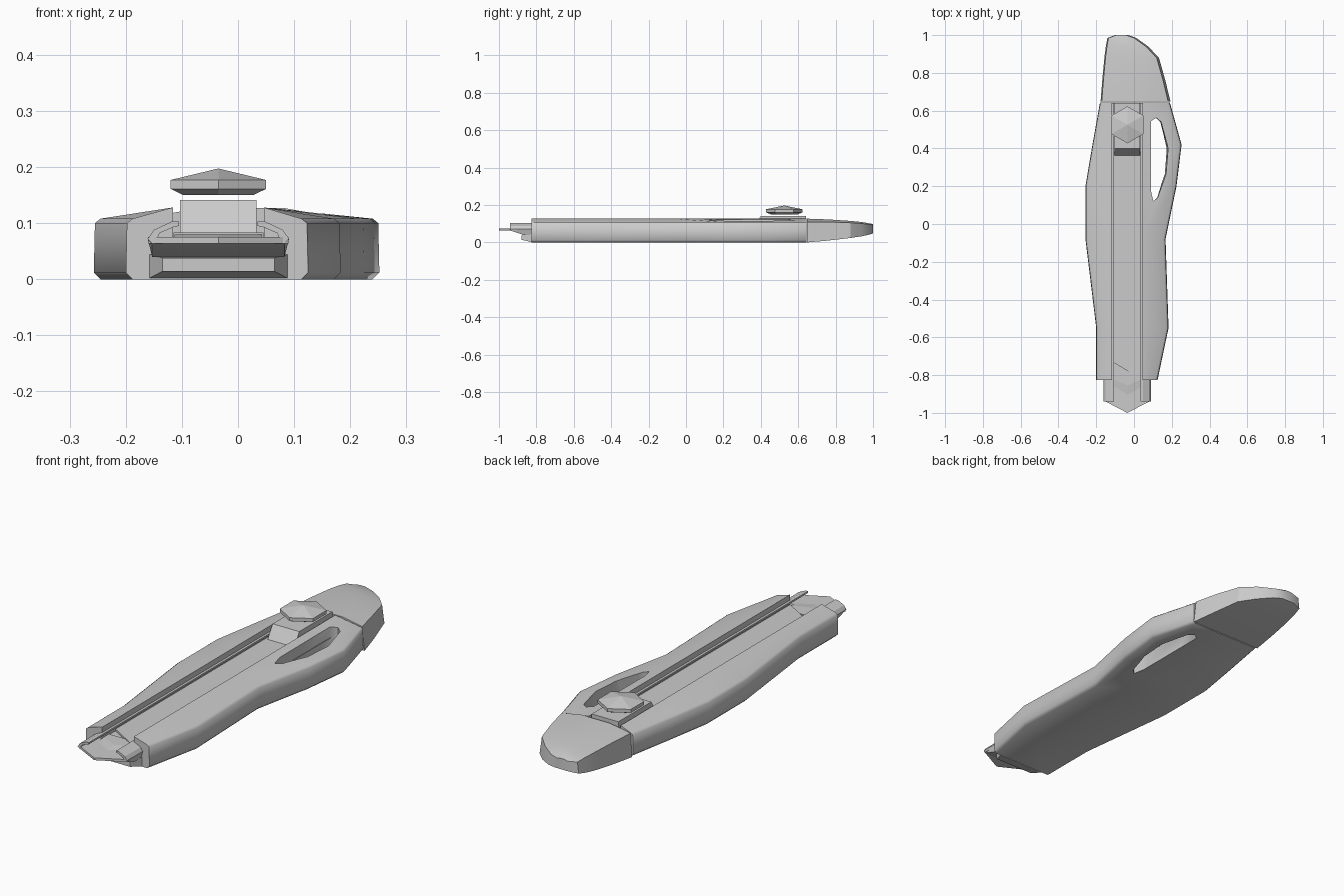
import bpy, bmesh, math

if "Cube" in bpy.data.objects:
    bpy.data.objects.remove(bpy.data.objects["Cube"])

CX = -0.035  # centre line of the channel, blade guide and slider


def loft(name, rings, smooth=None):
    """Skin a list of equal-length closed rings and cap both ends."""
    bm = bmesh.new()
    vs = [[bm.verts.new(p) for p in r] for r in rings]
    n = len(rings[0])
    for a, b in zip(vs, vs[1:]):
        for i in range(n):
            j = (i + 1) % n
            bm.faces.new((a[i], a[j], b[j], b[i]))
    bm.faces.new(vs[0])
    bm.faces.new(vs[-1])
    bmesh.ops.recalc_face_normals(bm, faces=bm.faces)
    me = bpy.data.meshes.new(name)
    bm.to_mesh(me)
    bm.free()
    ob = bpy.data.objects.new(name, me)
    bpy.context.collection.objects.link(ob)
    if smooth:
        shade(ob, smooth)
    return ob


def select(ob):
    bpy.ops.object.select_all(action='DESELECT')
    ob.select_set(True)
    bpy.context.view_layer.objects.active = ob


def shade(ob, degrees):
    select(ob)
    bpy.ops.object.shade_smooth_by_angle(angle=math.radians(degrees))


def slab(name, outline, z0, z1):
    return loft(name, [[(x, y, z) for x, y in outline] for z in (z0, z1)])


# handle body with open channel along the top
def body_ring(y, xl, xr):
    c, e = 0.012, 0.081
    prof = [(xl + c, 0), (xr - c, 0), (xr, c), (xr - 0.002, 0.1), (xr - 0.012, 0.108),
            (CX + e, 0.128), (CX + e, 0.07), (CX - e, 0.07), (CX - e, 0.128),
            (xl + 0.012, 0.108), (xl + 0.002, 0.1), (xl, c)]
    return [(x, y, z) for x, z in prof]


stations = [(-0.825, -0.2, 0.125), (-0.55, -0.2, 0.183), (-0.08, -0.257, 0.167),
            (0.2, -0.257, 0.225), (0.42, -0.22, 0.252), (0.643, -0.18, 0.19)]
body = loft("handle_body", [body_ring(*s) for s in stations])

# finger loop hole, slightly wider at the top
hole = [(0.09, 0.545), (0.118, 0.562), (0.145, 0.54), (0.183, 0.40),
        (0.172, 0.265), (0.127, 0.14), (0.103, 0.12), (0.09, 0.175)]
cutter = loft("hole_cutter", [[(0.09 + (x - 0.09) * k, y, z) for x, y in hole]
                              for k, z in ((0.86, -0.05), (1.0, 0.15))])
cutter.hide_render = True
mod = body.modifiers.new("loop_hole", 'BOOLEAN')
mod.operation = 'DIFFERENCE'
mod.solver = 'EXACT'
mod.object = cutter
select(body)
bpy.ops.object.modifier_apply(modifier=mod.name)
bpy.data.objects.remove(cutter)
shade(body, 65)

# small lip below the blade guide at the front of the body
loft("front_lip", [[(CX - w, y, z0), (CX + w, y, z0), (CX + w, y, z1), (CX - w, y, z1)]
                   for y, w, z0, z1 in ((-0.88, 0.10, 0.014, 0.038), (-0.82, 0.125, 0.001, 0.045))])


# end cap, tapering and rounding off to the back
def cap_ring(y, xl, xr, zb, zt, drop):
    m = xr - 0.3 * (xr - xl)
    k = xl + 0.3 * (xr - xl)
    prof = [(xl, zb), (xr, zb), (xr - 0.012, zt - drop), (m, zt), (k, zt), (xl + 0.006, zt - drop)]
    return [(x, y, z) for x, z in prof]


loft("end_cap", [cap_ring(*s) for s in (
    (0.648, -0.177, 0.193, 0.0, 0.127, 0.018), (0.76, -0.168, 0.166, 0.010, 0.123, 0.014),
    (0.88, -0.157, 0.132, 0.024, 0.115, 0.010), (0.94, -0.149, 0.075, 0.033, 0.109, 0.008),
    (0.985, -0.141, 0.012, 0.043, 0.101, 0.006), (1.0, -0.10, -0.03, 0.048, 0.098, 0.004))], 25)


# folded blade guide: C-shaped section with two inward lips
def guide_ring(y, zb, floor):
    half = [(0.118, zb), (0.126, 0.072), (0.115, 0.088), (0.083, 0.103),
            (0.070, 0.103), (0.070, 0.095), (0.080, 0.093), (0.105, 0.082), (0.108, floor)]
    prof = half + [(-x, z) for x, z in reversed(half)]
    return [(CX + x, y, z) for x, z in prof]


loft("blade_guide", [guide_ring(*s) for s in (
    (-0.94, 0.064, 0.074), (-0.87, 0.040, 0.074), (0.64, 0.040, 0.074))], 20)

# pointed front plate of the guide
slab("guide_tip", [(CX - 0.115, -0.85), (CX - 0.125, -0.935), (CX, -1.0),
                   (CX + 0.125, -0.935), (CX + 0.115, -0.85)], 0.064, 0.075)


# chevron ramp stepping up to the channel floor
def chevron(edge, mid, z):
    return [(CX - 0.078, edge, z), (CX, mid, z), (CX + 0.078, edge, z),
            (CX + 0.078, -0.78, z), (CX - 0.078, -0.78, z)]


loft("guide_ramp", [chevron(-0.875, -0.922, 0.073), chevron(-0.82, -0.855, 0.080)])

# blade with slanted front edge
slab("blade", [(CX - 0.08, -0.73), (CX + 0.08, -0.825), (CX + 0.08, 0.64), (CX - 0.08, 0.64)],
     0.073, 0.083)

# slider carriage with front ramp
side = [(0.36, 0.078), (0.40, 0.141), (0.641, 0.141), (0.641, 0.078)]
loft("slider_carriage", [[(CX + s * 0.068, y, z) for y, z in side] for s in (-1, 1)])


# hexagonal thumb knob with shallow peak
def hexagon(r, z):
    return [(CX + r * math.sin(i * math.pi / 3), 0.525 + r * math.cos(i * math.pi / 3), z)
            for i in range(6)]


loft("thumb_knob", [hexagon(*s) for s in (
    (0.072, 0.15), (0.098, 0.161), (0.098, 0.177), (0.002, 0.197))])
